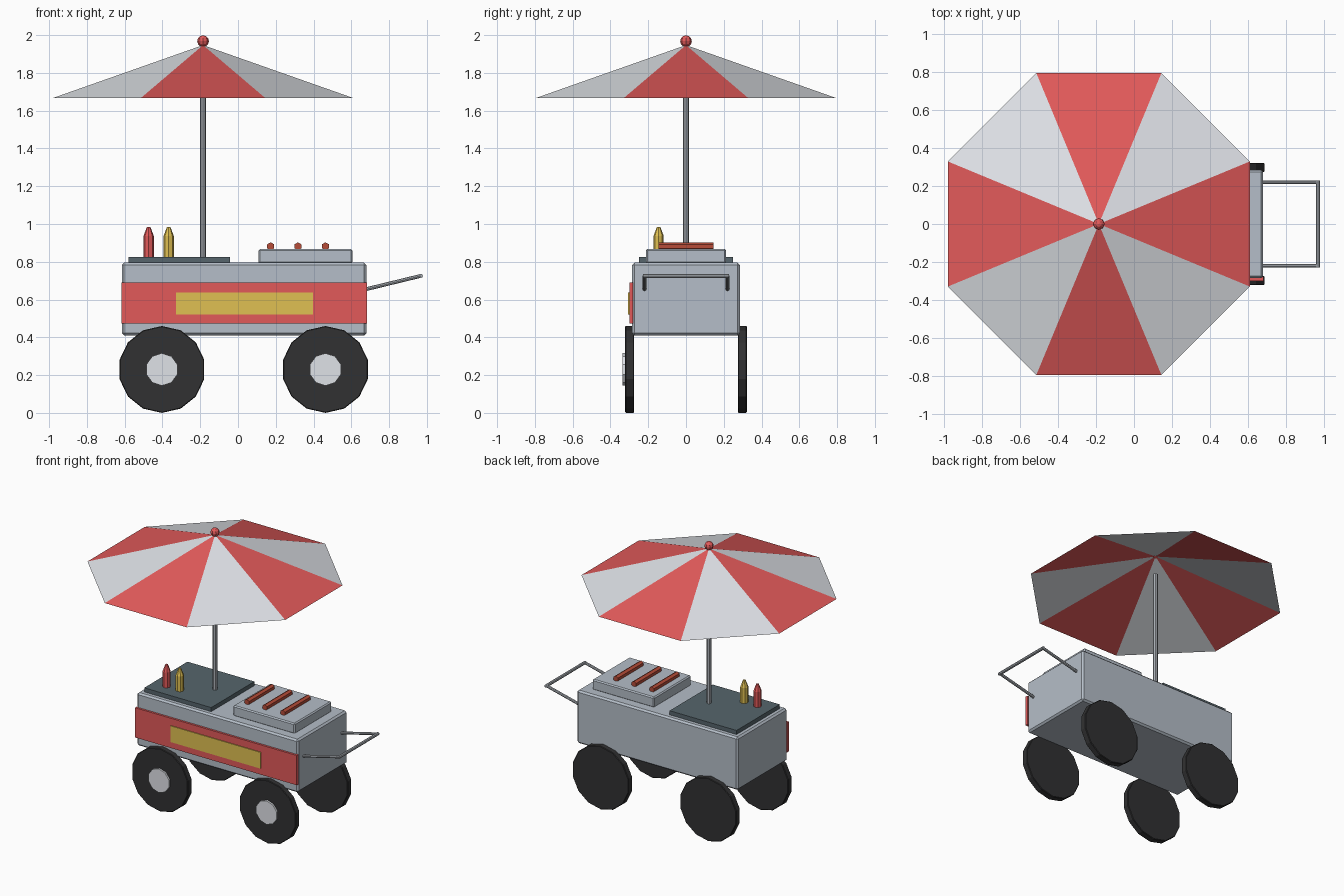
import bpy, bmesh, math
from mathutils import Vector

cube = bpy.data.objects.get("Cube")
if cube:
    bpy.data.objects.remove(cube, do_unlink=True)


def material(name, rgb):
    lin = [(c / 255 / 12.92) if c < 11 else ((c / 255 + 0.055) / 1.055) ** 2.4 for c in rgb]
    m = bpy.data.materials.new(name)
    m.use_nodes = True
    m.diffuse_color = (*lin, 1)
    m.node_tree.nodes["Principled BSDF"].inputs["Base Color"].default_value = (*lin, 1)
    return m


STEEL = material("steel", (181, 190, 200))
WHITE = material("white", (224, 227, 232))
RED = material("red", (226, 90, 90))
YELLOW = material("mustard yellow", (224, 192, 82))
RUBBER = material("rubber", (49, 49, 50))
SLATE = material("slate", (86, 101, 108))
SAUSAGE = material("sausage brown", (182, 76, 56))
CHROME = material("chrome", (172, 177, 183))


def finish(name, mat, bevel=0):
    ob = bpy.context.object
    ob.name = name
    ob.data.materials.append(mat)
    if bevel:
        mod = ob.modifiers.new("Bevel", "BEVEL")
        mod.width = bevel
        mod.segments = 1
    return ob


def box(name, mat, x, y, z, bevel=0):
    """Box from (min, max) pairs on each axis."""
    bpy.ops.mesh.primitive_cube_add(size=1, location=[(a + b) / 2 for a, b in (x, y, z)])
    ob = finish(name, mat, bevel)
    for v in ob.data.vertices:
        v.co = Vector([c * (b - a) for c, (a, b) in zip(v.co, (x, y, z))])
    return ob


def rod(name, mat, start, end, radius, sides=8, bevel=0):
    """Cylinder between two points."""
    a, b = Vector(start), Vector(end)
    bpy.ops.mesh.primitive_cylinder_add(vertices=sides, radius=radius, depth=(b - a).length,
                                        location=(a + b) / 2,
                                        rotation=(b - a).to_track_quat("Z", "Y").to_euler())
    return finish(name, mat, bevel)


def disc_y(name, mat, x, z, y0, y1, radius, sides, bevel=0):
    """Upright disc with its axle along y and a corner at the top."""
    bpy.ops.mesh.primitive_cylinder_add(vertices=sides, radius=radius, depth=y1 - y0,
                                        location=(x, (y0 + y1) / 2, z),
                                        rotation=(math.pi / 2, 0, 0))
    return finish(name, mat, bevel)


def bottle(name, mat, x, y, z):
    profile = [(0.027, 0), (0.027, 0.115), (0.009, 0.163)]
    sides = 8
    bm = bmesh.new()
    rings = [[bm.verts.new((r * math.cos(k * math.tau / sides), r * math.sin(k * math.tau / sides), h))
              for k in range(sides)] for r, h in profile]
    for low, high in zip(rings, rings[1:]):
        for k in range(sides):
            n = (k + 1) % sides
            bm.faces.new((low[k], low[n], high[n], high[k]))
    bm.faces.new(rings[0][::-1])
    bm.faces.new(rings[-1])
    mesh_object(name, bm, [mat], (x, y, z))


def mesh_object(name, bm, mats, location):
    me = bpy.data.meshes.new(name)
    bm.to_mesh(me)
    bm.free()
    for m in mats:
        me.materials.append(m)
    ob = bpy.data.objects.new(name, me)
    ob.location = location
    bpy.context.collection.objects.link(ob)
    return ob


# Cart body with painted front panel and sign
box("cart_body", STEEL, (-0.615, 0.68), (-0.285, 0.285), (0.41, 0.795), 0.012)
box("front_panel", RED, (-0.617, 0.682), (-0.3, -0.28), (0.474, 0.69))
box("front_sign", YELLOW, (-0.329, 0.397), (-0.306, -0.298), (0.52, 0.638))

# Wheels, with hubs on the front side only
for end, x in (("right", -0.403), ("left", 0.463)):
    for side, s in (("front", -1), ("back", 1)):
        y = sorted((s * 0.275, s * 0.322))
        disc_y(f"{side}_{end}_wheel", RUBBER, x, 0.23, *y, 0.23, 14, 0.004)
    disc_y(f"{end}_hub", WHITE, x, 0.23, -0.335, -0.315, 0.086, 10)

# Counter, grill and sausages
box("counter", SLATE, (-0.58, -0.042), (-0.248, 0.248), (0.79, 0.825))
box("grill", STEEL, (0.108, 0.605), (-0.213, 0.213), (0.79, 0.867), 0.008)
for i, x in enumerate((0.173, 0.317, 0.463)):
    disc_y(f"sausage_{i + 1}", SAUSAGE, x, 0.882, -0.146, 0.146, 0.021, 6)

# Sauce bottles
bottle("ketchup_bottle", RED, -0.473, -0.145, 0.822)
bottle("mustard_bottle", YELLOW, -0.367, -0.145, 0.822)

# Push handle
for side, y in (("front", -0.22), ("back", 0.22)):
    rod(f"{side}_handle_arm", CHROME, (0.67, y, 0.653), (0.97, y, 0.726), 0.01)
rod("handle_grip", CHROME, (0.968, -0.228, 0.725), (0.968, 0.228, 0.725), 0.011)

# Umbrella pole, striped canopy and finial
CX = -0.185
rod("umbrella_pole", CHROME, (CX, 0, 0.8), (CX, 0, 1.81), 0.016)

panels = 8
rim_radius = 0.795 / math.cos(math.pi / panels)
bm = bmesh.new()
apex = bm.verts.new((0, 0, 0.28))
rim = [bm.verts.new((rim_radius * math.cos((k - 0.5) * math.tau / panels),
                     rim_radius * math.sin((k - 0.5) * math.tau / panels), 0))
       for k in range(panels)]
for k in range(panels):
    face = bm.faces.new((apex, rim[k], rim[(k + 1) % panels]))
    face.material_index = k % 2
mesh_object("umbrella_canopy", bm, [RED, WHITE], (CX, 0, 1.667))

bpy.ops.mesh.primitive_uv_sphere_add(segments=8, ring_count=6, radius=0.031, location=(CX, 0, 1.968))
finish("umbrella_finial", RED)
